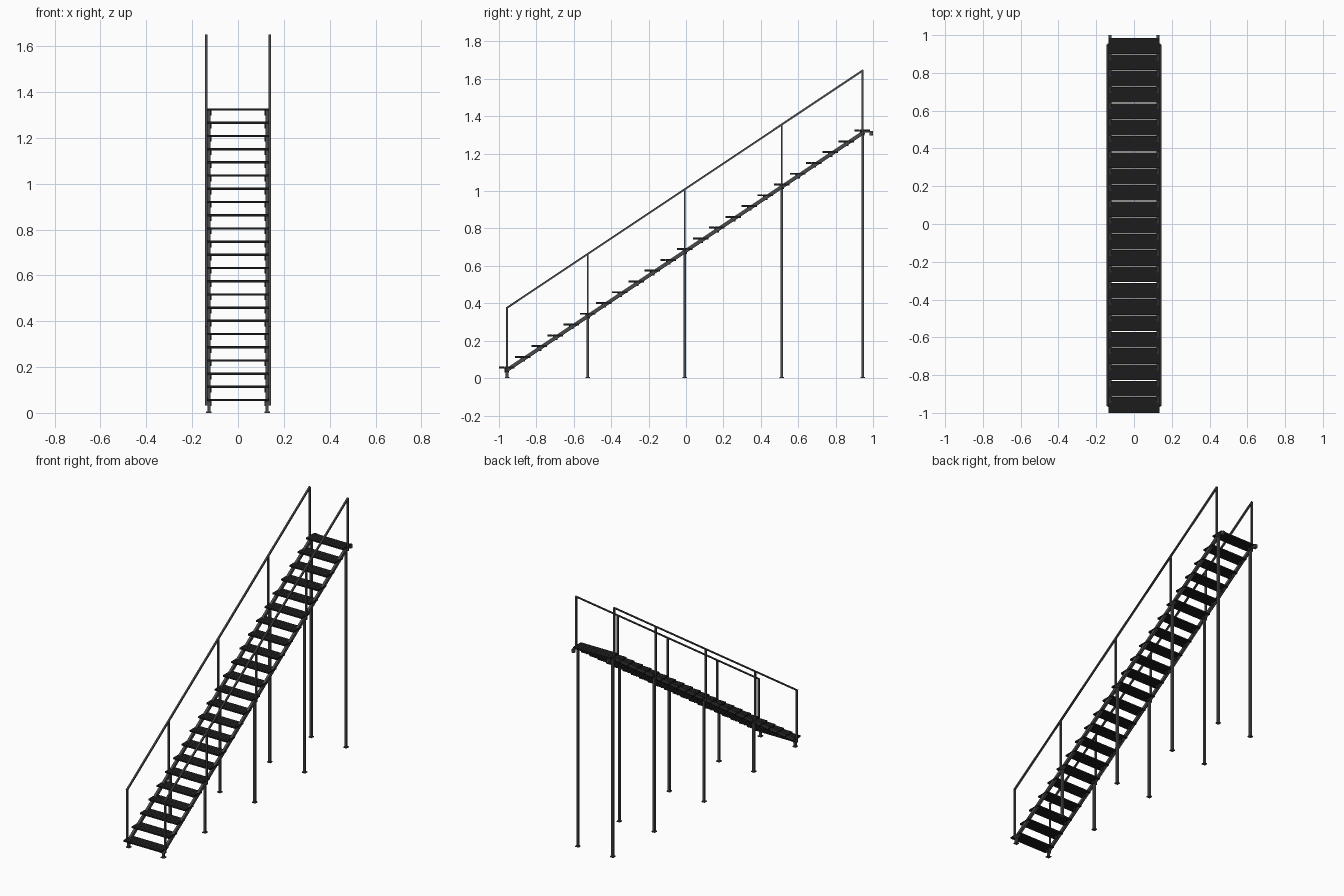
import bpy, bmesh
from math import atan2
from mathutils import Vector, Matrix

old = bpy.data.objects.get("Cube")
if old:
    bpy.data.objects.remove(old, do_unlink=True)


def material(name, rgb):
    m = bpy.data.materials.new(name)
    m.use_nodes = True
    m.diffuse_color = (*rgb, 1)
    m.node_tree.nodes["Principled BSDF"].inputs["Base Color"].default_value = (*rgb, 1)
    return m


black = material("black tread", (0.012, 0.012, 0.012))
steel = material("dark grey steel", (0.066, 0.067, 0.07))


def add_box(bm, center, size, rot=Matrix()):
    m = Matrix.Translation(center) @ rot @ Matrix.Diagonal((*size, 1))
    bmesh.ops.create_cube(bm, size=1, matrix=m)


def add_bar(bm, a, b, width, height):
    """Box bar between two points in a plane of constant x."""
    a, b = Vector(a), Vector(b)
    d = b - a
    rot = Matrix.Rotation(atan2(d.z, d.y), 4, 'X')
    add_box(bm, (a + b) / 2, (width, d.length, height), rot)


def finish(bm, name, mat):
    me = bpy.data.meshes.new(name)
    bm.to_mesh(me)
    bm.free()
    me.materials.append(mat)
    ob = bpy.data.objects.new(name, me)
    bpy.context.collection.objects.link(ob)


STEPS, RUN, RISE = 23, 0.0864, 0.0576
Y0, Z0 = -0.958, 0.056
SLOPE = RISE / RUN
POSTS = (-0.957, -0.525, -0.007, 0.512, 0.944)


def tread_z(y):
    return Z0 + (y - Y0) * SLOPE


def rail_z(y):
    return 0.376 + (y - POSTS[0]) * 0.667


# Treads: three close planks with a thin plate joining them
for i in range(STEPS):
    y, z = Y0 + i * RUN, Z0 + i * RISE
    bm = bmesh.new()
    for k in (-1, 0, 1):
        add_box(bm, (0, y + k * 0.0279, z), (0.272, 0.0272, 0.01))
    add_box(bm, (0, y, z - 0.001), (0.268, 0.082, 0.006))
    finish(bm, f"tread_{i + 1}", black)

for side, s in (("left", 1), ("right", -1)):
    x = s * 0.127

    # Sloping stringer
    bm = bmesh.new()
    ya, yb = -0.955, 0.952
    add_bar(bm, (x, ya, tread_z(ya) - 0.014), (x, yb, tread_z(yb) - 0.014), 0.016, 0.02)
    finish(bm, f"{side}_stringer", steel)

    # Hook at the top end
    bm = bmesh.new()
    add_box(bm, (x, 0.968, 1.318), (0.016, 0.056, 0.008))
    add_box(bm, (x, 0.99, 1.31), (0.016, 0.02, 0.024))
    finish(bm, f"{side}_top_hook", steel)

    # Brackets on the inner face of the stringer, under the treads
    bm = bmesh.new()
    for i in range(STEPS):
        y, z = Y0 + i * RUN, Z0 + i * RISE
        add_box(bm, (x - s * 0.01, y, z - 0.014), (0.004, 0.024, 0.022))
    finish(bm, f"{side}_brackets", black)

    # Support legs with foot plates
    bm = bmesh.new()
    for y in POSTS:
        top = tread_z(y) - 0.01
        add_box(bm, (x, y, top / 2), (0.014, 0.014, top))
    finish(bm, f"{side}_legs", steel)
    bm = bmesh.new()
    for y in POSTS:
        add_box(bm, (x, y, 0.003), (0.024, 0.024, 0.006))
    finish(bm, f"{side}_foot_plates", steel)

    # Handrail and its posts on the outside of the stringer
    bm = bmesh.new()
    rx = s * 0.139
    for y in POSTS:
        base = tread_z(y) - 0.024
        add_box(bm, (rx, y, (base + rail_z(y)) / 2), (0.011, 0.01, rail_z(y) - base))
    add_bar(bm, (rx, POSTS[0] - 0.004, rail_z(POSTS[0] - 0.004)),
            (rx, POSTS[-1] + 0.004, rail_z(POSTS[-1] + 0.004)), 0.011, 0.01)
    finish(bm, f"{side}_handrail", steel)
